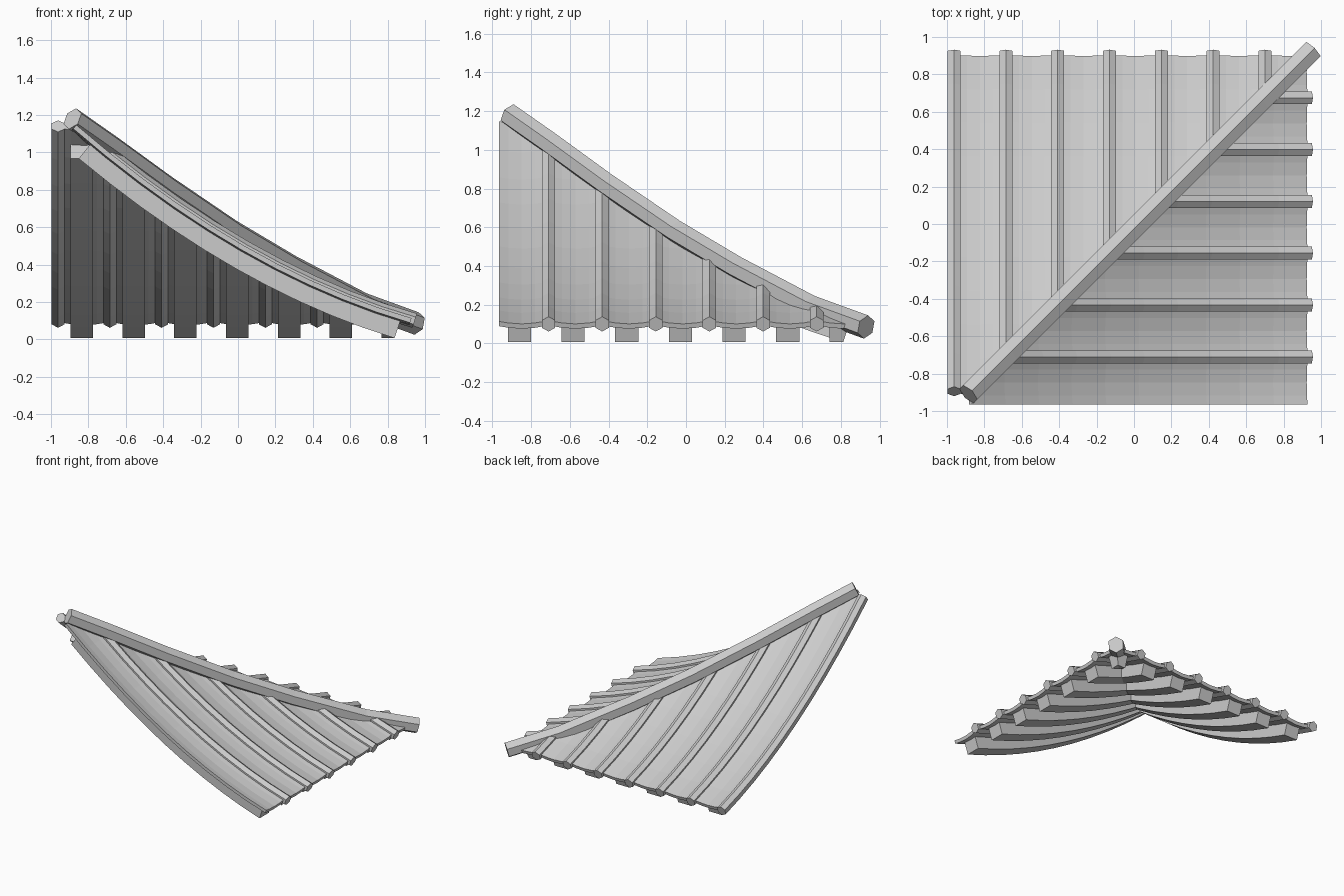
import bpy, bmesh, math
from mathutils import Vector

if "Cube" in bpy.data.objects:
    bpy.data.objects.remove(bpy.data.objects["Cube"])

HIP = 0.025          # hip line in plan: y = x - HIP
PITCH = 0.277        # spacing of ribs and rafters


def height(d):
    """Concave roof profile, d = distance towards the eave."""
    return 0.51 - 0.585 * d + 0.16 * d * d


def slope_path(y, d0, d1, n=10):
    return [Vector((d0 + (d1 - d0) * i / n, y, height(d0 + (d1 - d0) * i / n)))
            for i in range(n + 1)]


def hexagon(r):
    return [(r * math.cos(math.radians(30 + 60 * k)),
             r * math.sin(math.radians(30 + 60 * k))) for k in range(6)]


def sweep(name, path, side, section, clip=False, mirror=False):
    """Sweep a (sideways, up) section along a path; optionally mitre at the hip."""
    bm = bmesh.new()
    rings = []
    for i, p in enumerate(path):
        t = (path[min(i + 1, len(path) - 1)] - path[max(i - 1, 0)]).normalized()
        up = t.cross(side).normalized()
        rings.append([bm.verts.new(p + side * a + up * b) for a, b in section])
    m = len(section)
    for r, q in zip(rings, rings[1:]):
        for k in range(m):
            bm.faces.new((r[k], r[(k + 1) % m], q[(k + 1) % m], q[k]))
    bm.faces.new(rings[0])
    bm.faces.new(rings[-1])
    if clip:
        bmesh.ops.bisect_plane(bm, geom=bm.verts[:] + bm.edges[:] + bm.faces[:],
                               plane_co=(HIP, 0, 0), plane_no=(-1, 1, 0),
                               clear_outer=True)
        bmesh.ops.holes_fill(bm, edges=[e for e in bm.edges if e.is_boundary], sides=0)
    if mirror:
        for v in bm.verts:
            v.co.x, v.co.y = v.co.y + HIP, v.co.x - HIP
    bmesh.ops.recalc_face_normals(bm, faces=bm.faces[:])
    if bm.faces:
        me = bpy.data.meshes.new(name)
        bm.to_mesh(me)
        ob = bpy.data.objects.new(name, me)
        bpy.context.collection.objects.link(ob)
    bm.free()


def sheet_section(start):
    """Scalloped tile sheet, sagging between ribs."""
    step = PITCH / 4
    ys = [start] + [y for y in (-0.987 + step * k for k in range(29))
                    if start + 0.01 < y < 0.94]
    top = [(y, 0.013 - 0.018 * math.sin(math.pi * (((y + 0.987) / PITCH) % 1)))
           for y in ys]
    return top + [(y, h - 0.026) for y, h in reversed(top)]


Y = Vector((0, 1, 0))
for label, mirror in (("right", False), ("back", True)):
    # tile sheet
    sweep(f"{label}_tile_sheet", slope_path(0, -0.87, 0.925), Y,
          sheet_section(-1.02 if mirror else -0.965), True, mirror)
    # hexagonal ribs (the back slope has one more at its outer edge)
    for k in range(0 if mirror else 1, 7):
        sweep(f"{label}_rib_{k}", slope_path(-0.987 + PITCH * k, -0.87, 0.945), Y,
              hexagon(0.04), True, mirror)
    # rafters underneath
    for k in range(7):
        sweep(f"{label}_rafter_{k}", slope_path(-0.86 + PITCH * k, -0.776, 0.875), Y,
              [(-0.06, -0.12), (0.06, -0.12), (0.06, -0.02), (-0.06, -0.02)],
              True, mirror)

# hip ridge
ridge = [(-0.91, 1.18), (-0.7, 1.033), (-0.4, 0.815), (-0.05, 0.577),
         (0.27, 0.387), (0.65, 0.187), (0.93, 0.085)]
sweep("hip_ridge", [Vector((y + HIP, y, z)) for y, z in ridge],
      Vector((-1, 1, 0)).normalized(), hexagon(0.062))
